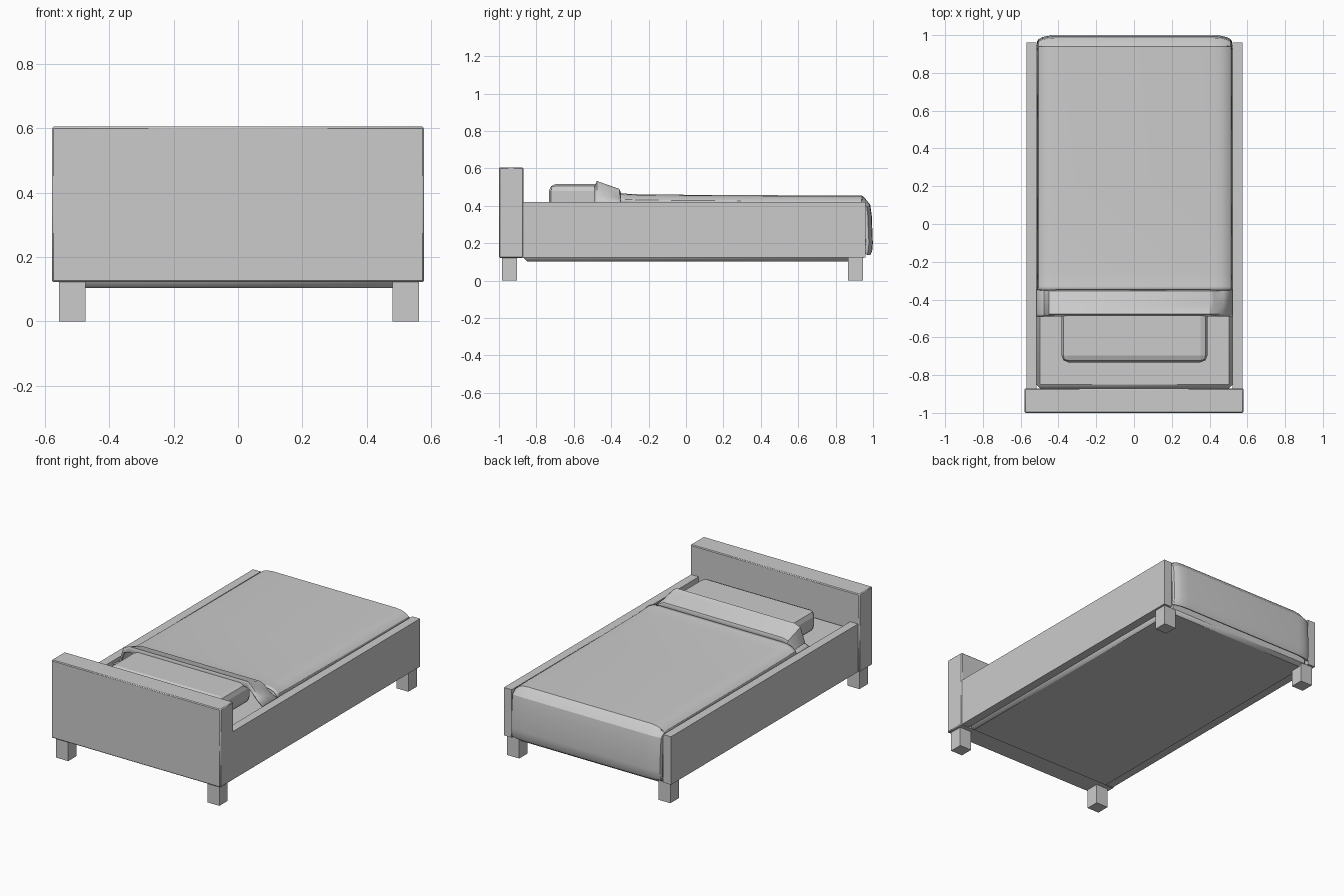
import bpy
from mathutils import Vector

if "Cube" in bpy.data.objects:
    bpy.data.objects.remove(bpy.data.objects["Cube"])


def finish(ob, bevel=0, segments=1, solid=0, smooth=True):
    if solid:
        m = ob.modifiers.new("thickness", 'SOLIDIFY')
        m.thickness = solid
        m.offset = -1
    if bevel:
        m = ob.modifiers.new("bevel", 'BEVEL')
        m.width = bevel
        m.segments = segments
    if smooth:
        bpy.ops.object.select_all(action='DESELECT')
        ob.select_set(True)
        bpy.context.view_layer.objects.active = ob
        bpy.ops.object.shade_smooth_by_angle()
    return ob


def box(name, x, y, z, bevel=0, segments=1, smooth=True):
    lo, hi = Vector((x[0], y[0], z[0])), Vector((x[1], y[1], z[1]))
    bpy.ops.mesh.primitive_cube_add(size=1, location=(lo + hi) / 2)
    ob = bpy.context.object
    ob.name = name
    ob.scale = hi - lo
    bpy.ops.object.transform_apply(location=False, rotation=False, scale=True)
    return finish(ob, bevel, segments, smooth=smooth)


def sheet(name, columns, solid):
    """Skin a grid from columns of points (columns run along +x, rows along +y)."""
    n = len(columns[0])
    verts = [p for col in columns for p in col]
    faces = [(i * n + j, (i + 1) * n + j, (i + 1) * n + j + 1, i * n + j + 1)
             for i in range(len(columns) - 1) for j in range(n - 1)]
    me = bpy.data.meshes.new(name)
    me.from_pydata(verts, [], faces)
    ob = bpy.data.objects.new(name, me)
    bpy.context.collection.objects.link(ob)
    return finish(ob, solid=solid)


# Frame (sits a hair to the right of centre)
OFF = 0.003
box("headboard", (-0.579, 0.579), (-1.0, -0.87), (0.122, 0.605), 0.005)
for side, s in (("left", -1), ("right", 1)):
    xs = sorted((s * 0.519 + OFF, s * 0.572 + OFF))
    box(side + "_rail", xs, (-0.872, 0.96), (0.123, 0.42))
    xl = sorted((s * 0.477 + OFF, s * 0.559 + OFF))
    box(side + "_head_leg", xl, (-0.985, -0.903), (0, 0.123))
    box(side + "_foot_leg", xl, (0.865, 0.947), (0, 0.123))

# Mattress and pillow
box("mattress", (-0.517, 0.522), (-0.87, 0.95), (0.103, 0.39), 0.02)
box("pillow", (-0.384, 0.389), (-0.732, -0.415), (0.385, 0.516), 0.036, 2, False)

# Blanket: side profile (y, z) draped over the foot, edges rolled inwards
profile = [(-0.35, 0.468), (-0.33, 0.465), (-0.25, 0.461), (0.2, 0.457),
           (0.94, 0.455), (0.955, 0.443), (0.985, 0.405), (0.993, 0.35),
           (0.999, 0.2), (0.995, 0.155), (0.985, 0.137), (0.968, 0.145)]
half = [(0.516, 0.05), (0.509, 0.03), (0.49, 0.015), (0.46, 0.004), (0.42, 0)]
stations = [(-x, d) for x, d in half] + [(x, d) for x, d in reversed(half)]


def inset(d):
    out = []
    for i, p in enumerate(profile):
        a = Vector(profile[max(i - 1, 0)])
        b = Vector(profile[i + 1]) if 0 < i < 8 else a + Vector((0, -1) if i else (1, 0))
        t = (b - a).normalized()
        k = d if p[1] > 0.42 else d * 0.7
        if i > 9:
            k = min(k, 0.015)
        out.append(Vector(p) + Vector((t.y, -t.x)) * k)
    return out


sheet("blanket", [[(x + OFF, p.x, p.y) for p in inset(d)] for x, d in stations], 0.012)

# Turned-down blanket edge lying over the pillow
crest = [(-0.515, 0.405), (-0.476, 0.425), (-0.45, 0.518), (-0.41, 0.533),
         (0.40, 0.533), (0.425, 0.515), (0.475, 0.455), (0.521, 0.41)]
fold = []
for x, z in crest:
    f = (z - 0.405) / 0.125
    fold.append([(x, -0.489, z - 0.03 * f), (x, -0.477, z),
                 (x, -0.42, z - 0.02 * f), (x, -0.356, z - 0.042 * f),
                 (x, -0.345, z - 0.07 * f)])
sheet("blanket_fold", fold, 0.015)
